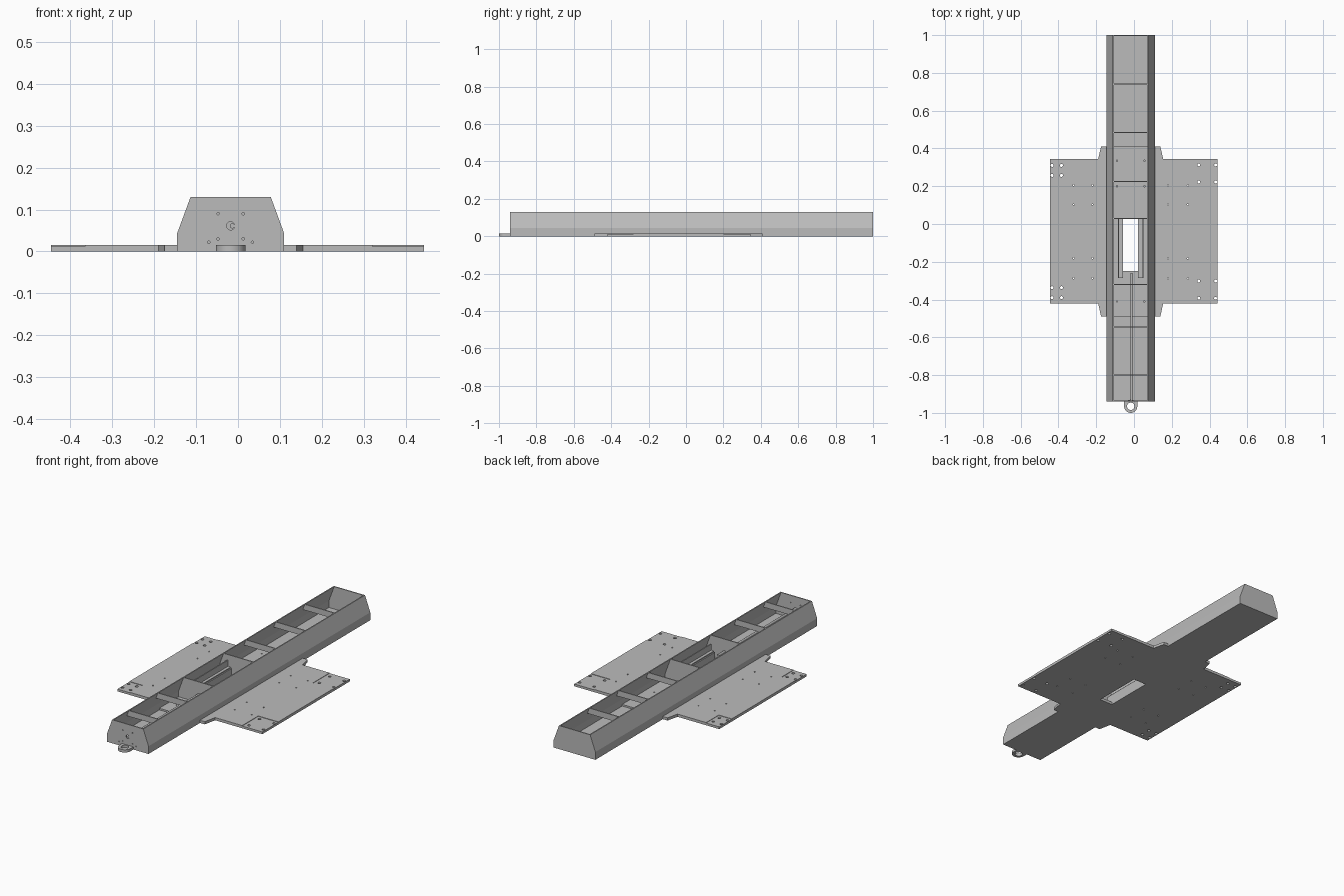
import bpy, bmesh
from math import pi
from mathutils import Matrix, Vector

cube = bpy.data.objects.get("Cube")
if cube:
    bpy.data.objects.remove(cube, do_unlink=True)

grey = bpy.data.materials.new("steel grey")
grey.use_nodes = True
grey.diffuse_color = (0.5, 0.5, 0.5, 1)
grey.node_tree.nodes["Principled BSDF"].inputs["Base Color"].default_value = (0.5, 0.5, 0.5, 1)

CX = -0.0175                      # centre line of the tray
FRONT, BACK, TOP, KNEE = -0.94, 1.0, 0.13, 0.043
WALL, PLATE = 0.006, 0.015


def finish(name, bm):
    bmesh.ops.recalc_face_normals(bm, faces=bm.faces)
    mesh = bpy.data.meshes.new(name)
    bm.to_mesh(mesh)
    bm.free()
    mesh.materials.append(grey)
    ob = bpy.data.objects.new(name, mesh)
    bpy.context.collection.objects.link(ob)
    return ob


def prism(name, points, axis, start, end):
    """Extrude an outline, given in xz (axis y) or xy (axis z)."""
    bm = bmesh.new()
    place = (lambda a, b: (a, start, b)) if axis == "y" else (lambda a, b: (a, b, start))
    face = bm.faces.new([bm.verts.new(place(*p)) for p in points])
    out = bmesh.ops.extrude_face_region(bm, geom=[face])
    step = Vector((0, end - start, 0)) if axis == "y" else Vector((0, 0, end - start))
    bmesh.ops.translate(bm, vec=step, verts=[g for g in out["geom"] if isinstance(g, bmesh.types.BMVert)])
    return finish(name, bm)


def box(name, x0, x1, y0, y1, z0, z1):
    return prism(name, [(x0, y0), (x1, y0), (x1, y1), (x0, y1)], "z", z0, z1)


def holes(name, spots, along="z"):
    """Cutter of many round drills; each spot is x, second coordinate, radius."""
    bm = bmesh.new()
    for a, b, r in spots:
        if along == "z":
            m = Matrix.Translation((a, b, 0))
        else:
            m = Matrix.Translation((a, FRONT, b)) @ Matrix.Rotation(pi / 2, 4, "X")
        bmesh.ops.create_cone(bm, cap_ends=True, segments=12, radius1=r, radius2=r, depth=0.06, matrix=m)
    return finish(name, bm)


def cut(target, cutter):
    mod = target.modifiers.new("cut", "BOOLEAN")
    mod.operation, mod.solver, mod.object = "DIFFERENCE", "EXACT", cutter
    cutter.hide_render = True
    cutter.hide_viewport = True


def half(z):
    """Half width of the tray at height z."""
    return 0.1275 if z <= KNEE else 0.1275 - 0.032 * (z - KNEE) / (TOP - KNEE)


def section(z0, z1, inset=0.0):
    levels = [z0] + ([KNEE] if z0 < KNEE < z1 else []) + [z1]
    right = [(CX + half(z) - inset, z) for z in levels]
    left = [(CX - half(z) + inset, z) for z in reversed(levels)]
    return right + left


def panel(name, y, z0, z1, thick=0.006):
    return prism(name, section(z0, z1, WALL * 0.8), "y", y - thick / 2, y + thick / 2)


# Open tray: bent channel with a flat end at each side
outer, inner = section(0, TOP), section(WALL, TOP, WALL)
tray = prism("tray", outer[:3] + inner[2::-1] + inner[:2:-1] + outer[3:], "y", FRONT + WALL, BACK - WALL)
prism("back_end", section(0, TOP), "y", BACK - WALL, BACK)
front_end = prism("front_end", section(0, TOP), "y", FRONT, FRONT + WALL)
drill = [(CX, 0.061, 0.010)]
for s in (-1, 1):
    drill += [(CX + s * 0.03, 0.09, 0.003), (CX + s * 0.03, 0.03, 0.003), (CX + s * 0.052, 0.022, 0.003)]
cut(front_end, holes("front_end_drill", drill, "y"))

# Base plate with tapered tabs at the tray
side = [(0.1275, -0.49), (0.157, -0.49), (0.172, -0.42), (0.4605, -0.42),
        (0.4605, 0.345), (0.172, 0.345), (0.157, 0.41), (0.1275, 0.41)]
outline = [(CX + x, y) for x, y in side] + [(CX - x, y) for x, y in reversed(side)]
outline = [(min(max(x, -0.445), 0.443), y) for x, y in outline]
base = prism("base_plate", outline, "z", 0, PLATE)

# Corner pockets and all the drilled holes
spots = []
corners = ((1, 1, 0.32, 0.20), (1, -1, 0.32, -0.28), (-1, 1, -0.365, 0.235), (-1, -1, -0.365, -0.315))
for sx, sy, x, y in corners:
    xe, ye = (0.46 if sx > 0 else -0.46), (0.36 if sy > 0 else -0.44)
    pocket = box("corner_pocket", min(x, xe), max(x, xe), min(y, ye), max(y, ye), 0.0125, 0.03)
    cut(base, pocket)
    xs = (0.343, 0.432) if sx > 0 else (-0.434, -0.384)
    for hx in xs:
        for hy in (y + sy * 0.022, y + sy * (0.113 if sx > 0 else 0.075)):
            spots.append((hx, hy, 0.008))
for hx in (-0.32, -0.22, 0.18, 0.285):
    for hy in (0.205, 0.103, -0.182, -0.287):
        spots.append((hx, hy, 0.004))
for hx in (-0.09, 0.055):
    for hy in (0.335, 0.2, -0.41):
        spots.append((hx, hy, 0.004))
cut(base, holes("base_drill", spots))

# Slot through both floors
slot = box("slot_cutter", CX - 0.04, CX + 0.04, -0.25, 0.027, -0.05, 0.05)
cut(base, slot)
cut(tray, slot)

# Full bulkheads around the slot and shallow cross ribs elsewhere
for name, y in (("rear_bulkhead", 0.03), ("front_bulkhead", -0.32)):
    panel(name, y, WALL / 2, TOP)
for y in (0.74, 0.485, 0.225, -0.545, -0.80):
    panel("cross_rib", y, 0.098, TOP)

# Angle rails along the slot, with bolts beside them
for s in (-1, 1):
    rail = [(0.040, PLATE), (0.046, PLATE), (0.046, 0.066), (0.062, 0.066),
            (0.062, 0.10), (0.068, 0.10), (0.068, 0.06), (0.040, 0.06)]
    prism("slot_rail", [(CX + s * x, z) for x, z in rail], "y", -0.285, 0.027)
    for y in (-0.04, -0.14, -0.24):
        bm = bmesh.new()
        bmesh.ops.create_cone(bm, cap_ends=True, segments=8, radius1=0.005, radius2=0.005,
                              depth=0.008, matrix=Matrix.Translation((CX + s * 0.077, y, PLATE + 0.003)))
        finish("rail_bolt", bm)

# Pull rod from the front end to the bulkhead
bm = bmesh.new()
bmesh.ops.create_cone(bm, cap_ends=True, segments=16, radius1=0.006, radius2=0.006, depth=0.68,
                      matrix=Matrix.Translation((CX + 0.004, -0.60, 0.061)) @ Matrix.Rotation(pi / 2, 4, "X"))
rod = finish("pull_rod", bm)

# Towing eye at the front
bm = bmesh.new()
bmesh.ops.create_cone(bm, cap_ends=True, segments=32, radius1=0.035, radius2=0.035, depth=PLATE,
                      matrix=Matrix.Translation((CX, -0.965, PLATE / 2)))
eye = finish("towing_eye", bm)
cut(eye, holes("eye_drill", [(CX, -0.965, 0.02)]))
box("towing_eye_neck_left", CX + 0.020, CX + 0.035, -0.965, FRONT, 0, PLATE)
box("towing_eye_neck_right", CX - 0.035, CX - 0.020, -0.965, FRONT, 0, PLATE)

# Smooth the round parts only
bpy.ops.object.select_all(action="DESELECT")
for ob in (rod, eye):
    ob.select_set(True)
    bpy.context.view_layer.objects.active = ob
bpy.ops.object.shade_smooth_by_angle()
